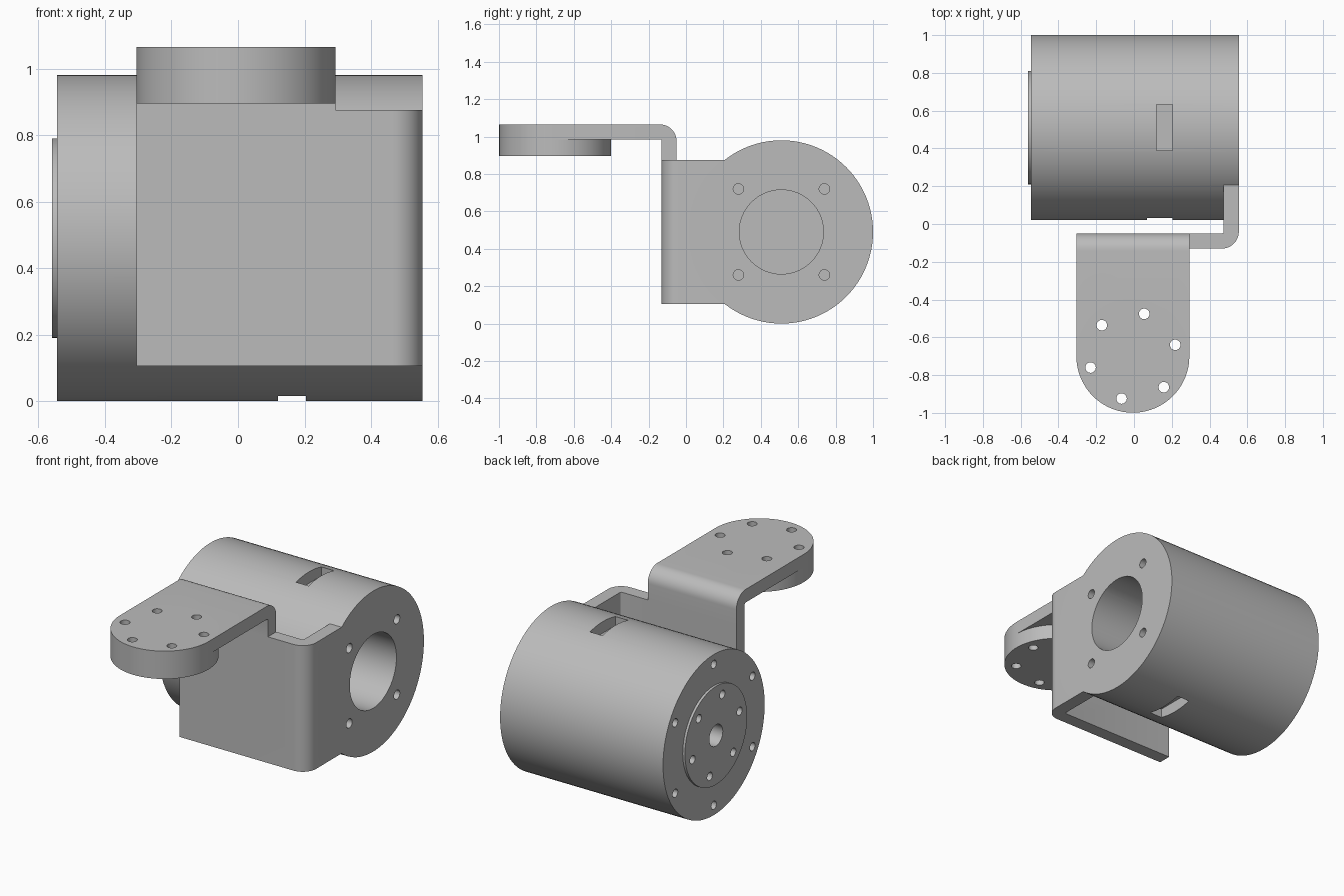
import bpy
import bmesh
from math import sin, cos, radians

if "Cube" in bpy.data.objects:
    bpy.data.objects.remove(bpy.data.objects["Cube"], do_unlink=True)

grey = bpy.data.materials.new("plain grey")
grey.use_nodes = True
grey.diffuse_color = (0.5, 0.5, 0.5, 1)
grey.node_tree.nodes["Principled BSDF"].inputs["Base Color"].default_value = (0.5, 0.5, 0.5, 1)

# Axis of the drum and centre of the round pad
DRUM = (0.51, 0.49)
PAD = (-0.006, -0.70)


def prism(name, outline, axis, lo, hi):
    """Extrude a 2D outline along one axis; the outline uses the other two in order."""
    def place(p, d):
        co = list(p)
        co.insert("xyz".index(axis), d)
        return co
    bm = bmesh.new()
    face = bm.faces.new([bm.verts.new(place(p, lo)) for p in outline])
    new = bmesh.ops.extrude_face_region(bm, geom=[face])["geom"]
    for v in new:
        if isinstance(v, bmesh.types.BMVert):
            v.co["xyz".index(axis)] = hi
    bmesh.ops.recalc_face_normals(bm, faces=bm.faces)
    mesh = bpy.data.meshes.new(name)
    bm.to_mesh(mesh)
    bm.free()
    mesh.materials.append(grey)
    obj = bpy.data.objects.new(name, mesh)
    bpy.context.collection.objects.link(obj)
    return obj


def arc(c, r, start, end, n):
    angles = [radians(start + (end - start) * i / n) for i in range(n + 1)]
    return [(c[0] + r * cos(a), c[1] + r * sin(a)) for a in angles]


def circle(c, r, n=24):
    return arc(c, r, 0, 360, n)[:-1]


def ring(c, r, start, count):
    """Centres of evenly spaced holes."""
    return arc(c, r, start, start + 360, count)[:-1]


def rect(a0, a1, b0, b1):
    return [(a0, b0), (a1, b0), (a1, b1), (a0, b1)]


def combine(base, tool, operation):
    mod = base.modifiers.new(operation, 'BOOLEAN')
    mod.object, mod.operation, mod.solver = tool, operation, 'EXACT'
    bpy.context.view_layer.objects.active = base
    bpy.ops.object.modifier_apply(modifier=mod.name)
    bpy.data.objects.remove(tool, do_unlink=True)


# Drum housing with its raised output flange
mount = prism("motor_mount", circle(DRUM, 0.49, 96), "x", -0.545, 0.555)
flange = prism("output_flange", circle(DRUM, 0.30, 72), "x", -0.56, -0.4)

# Front plate bent round to the drum end
front = ([(-0.305, -0.13)] + arc((0.465, -0.04), 0.09, 270, 360, 12)
         + [(0.555, 0.4), (0.475, 0.4)] + arc((0.465, -0.04), 0.01, 360, 270, 4)
         + [(-0.305, -0.05)])
front_plate = prism("front_plate", front, "z", 0.105, 0.875)

# Upright neck bent forward into the arm
neck = ([(-0.05, 0.5)] + arc((-0.14, 0.975), 0.09, 0, 90, 12)
        + [(-0.70, 1.065), (-0.70, 0.985)] + arc((-0.14, 0.975), 0.01, 90, 0, 4)
        + [(-0.13, 0.5)])
arm = prism("arm", neck, "x", -0.305, 0.293)

# Round pad at the end of the arm
pad = prism("pad", circle(PAD, 0.299, 96), "z", 0.895, 1.065)

for part in (flange, front_plate, arm, pad):
    combine(mount, part, 'UNION')

# Bore and screw holes of the bracket end
cutters = [prism("bore", circle(DRUM, 0.225, 64), "x", -0.1, 0.7)]
for c in ring(DRUM, 0.325, 45, 4):
    cutters.append(prism("bore_screw_hole", circle(c, 0.028), "x", 0.35, 0.7))

# Centre hole and two rings of holes at the flange end
cutters.append(prism("centre_hole", circle(DRUM, 0.065, 32), "x", -0.7, -0.35))
for c in ring(DRUM, 0.235, 45, 6):
    cutters.append(prism("flange_hole", circle(c, 0.025), "x", -0.7, -0.4))
for c in ring(DRUM, 0.43, 30, 6):
    cutters.append(prism("rim_hole", circle(c, 0.025), "x", -0.7, -0.4))

# Through holes in the pad
for c in ring(PAD, 0.232, 15, 6):
    cutters.append(prism("pad_hole", circle(c, 0.028), "z", 0.8, 1.2))

# Shallow slots above, below and at the front of the drum
top_slot = rect(0.12, 0.205, 0.388, 0.633)
cutters.append(prism("top_slot", top_slot, "z", 0.91, 1.04))
cutters.append(prism("bottom_slot", top_slot, "z", -0.1, 0.07))
cutters.append(prism("front_slot", rect(0.07, 0.205, 0.39, 0.59), "y", -0.02, 0.09))

for cutter in cutters:
    combine(mount, cutter, 'DIFFERENCE')

bpy.ops.object.select_all(action='DESELECT')
mount.select_set(True)
bpy.context.view_layer.objects.active = mount
bpy.ops.object.shade_smooth_by_angle(angle=radians(30))
